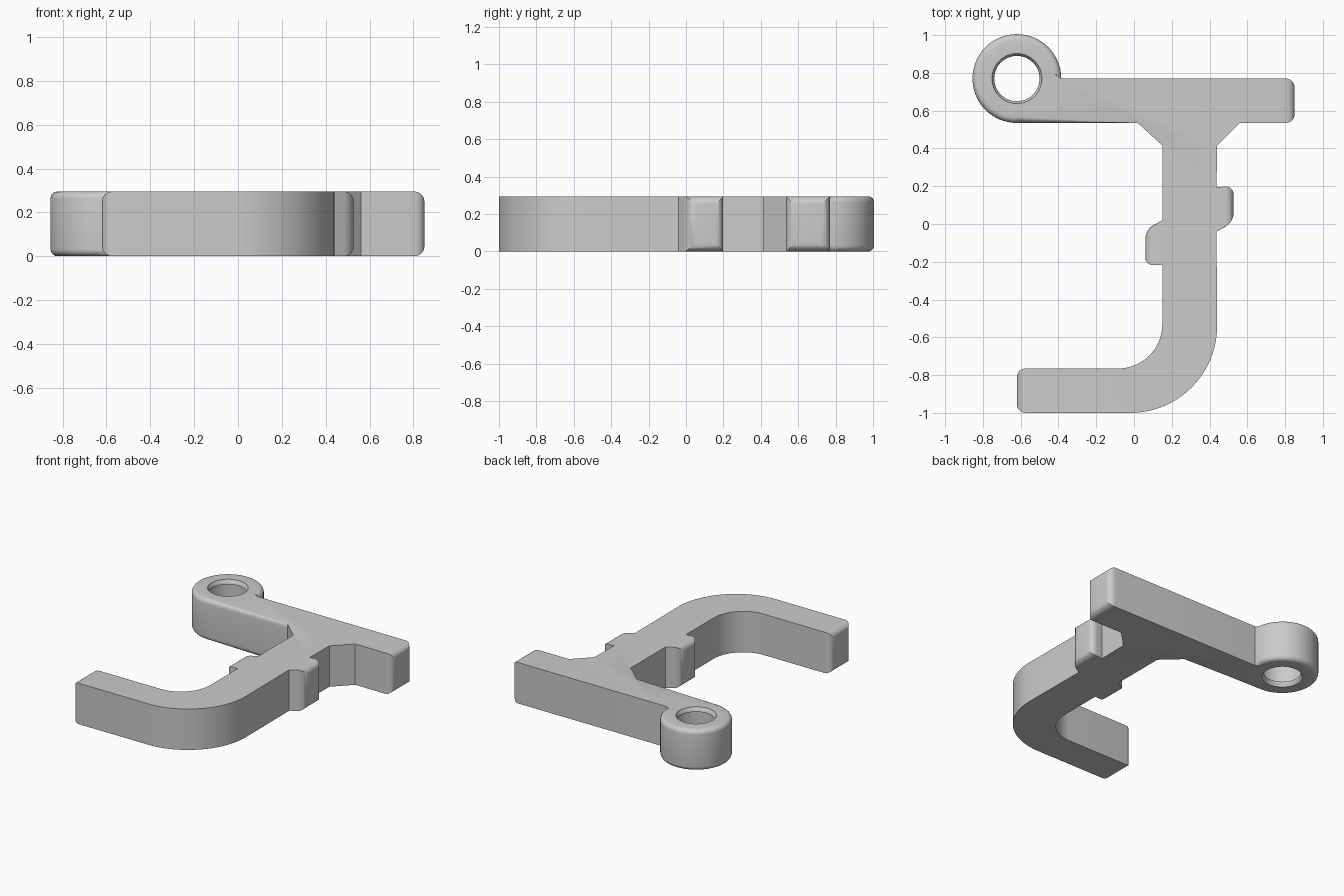
import bpy, bmesh
from math import sin, cos, pi, radians
from mathutils import Vector

if "Cube" in bpy.data.objects:
    bpy.data.objects.remove(bpy.data.objects["Cube"])

H = 0.295                       # thickness
EYE, EYE_R, HOLE_R = (-0.62, 0.77), 0.235, 0.12
LIP = 0.032                     # rounding of the eyelet rims


def arc(cx, cy, r, a0, a1, n):
    steps = [radians(a0 + (a1 - a0) * i / n) for i in range(n + 1)]
    return [(cx + r * cos(a), cy + r * sin(a)) for a in steps]


def make_object(name, bm):
    bmesh.ops.recalc_face_normals(bm, faces=bm.faces)
    mesh = bpy.data.meshes.new(name)
    bm.to_mesh(mesh)
    bm.free()
    obj = bpy.data.objects.new(name, mesh)
    bpy.context.collection.objects.link(obj)
    return obj


# Finger bump on the left of the shaft, and its half-turn copy on the right
bump = [(0.15, 0.02), (0.06, -0.03), (0.06, -0.222), (0.15, -0.215)]
bump_turned = [(0.587 - x, -0.02 - y) for x, y in bump]

# Outline, counter-clockwise from the eyelet
eyelet = arc(*EYE, EYE_R, 0, 270, 48)
outline = eyelet + [(0.02, 0.535), (0.15, 0.415)]
outline += bump
outline += arc(-0.085, -0.53, 0.235, 0, -90, 20)
outline += [(-0.62, -0.765), (-0.62, -1.0)]
outline += arc(-0.02, -0.54, 0.46, -90, 0, 28)
outline += bump_turned
outline += [(0.44, 0.415), (0.56, 0.535), (0.85, 0.535), (0.85, 0.77)]

bm = bmesh.new()
base = bm.faces.new([bm.verts.new((x, y, 0)) for x, y in outline])
grown = bmesh.ops.extrude_face_region(bm, geom=[base])["geom"]
bmesh.ops.translate(bm, vec=(0, 0, H),
                    verts=[g for g in grown if isinstance(g, bmesh.types.BMVert)])
bmesh.ops.recalc_face_normals(bm, faces=bm.faces)

# Round the borders of both arm ends and both bumps
tips = [f for f in bm.faces if abs(f.normal.x) > 0.99 and
        any(abs(f.calc_center_median().x - x) < 0.005 for x in (-0.62, 0.06, 0.527, 0.85))]
tip_edges = list({e for f in tips for e in f.edges})
bmesh.ops.bevel(bm, geom=tip_edges, offset=0.045, segments=6, profile=0.5,
                affect='EDGES', clamp_overlap=True)


# Round the rim of the eyelet and the lower edge of its arm
def on_rim(e):
    a, b = (v.co for v in e.verts)
    mid = (a + b) / 2
    if abs(a.z - b.z) > 1e-4 or min(mid.z, H - mid.z) > 1e-4:
        return False
    round_part = abs((mid.xy - Vector(EYE)).length - EYE_R) < 0.004
    straight = abs(mid.y - 0.535) < 1e-3 and mid.x < 0
    return round_part or straight


bmesh.ops.bevel(bm, geom=[e for e in bm.edges if on_rim(e)], offset=LIP,
                segments=5, profile=0.5, affect='EDGES', clamp_overlap=True)
hook = make_object("hook_body", bm)

# Flared cutter for the hole
quarter = [i * pi / 12 for i in range(7)]
half = [(HOLE_R + LIP * (1 - sin(a)), LIP * (1 - cos(a))) for a in quarter]
half = [(HOLE_R + LIP * (1 - cos(a)), LIP * (1 - sin(a))) for a in reversed(quarter)]
profile = [(HOLE_R + LIP, -0.05)] + half[::-1] + [(r, H - z) for r, z in half]
profile += [(HOLE_R + LIP, H + 0.05)]
bm = bmesh.new()
rings = [[bm.verts.new((x, y, z)) for x, y in arc(*EYE, r, 0, 352.5, 47)]
         for r, z in profile]
for low, high in zip(rings, rings[1:]):
    for i in range(48):
        bm.faces.new((low[i - 1], low[i], high[i], high[i - 1]))
bm.faces.new(rings[0])
bm.faces.new(rings[-1])
cutter = make_object("hole_cutter", bm)
cutter.hide_render = True

cut = hook.modifiers.new("eyelet_hole", 'BOOLEAN')
cut.operation = 'DIFFERENCE'
cut.solver = 'EXACT'
cut.object = cutter
bpy.ops.object.select_all(action='DESELECT')
bpy.context.view_layer.objects.active = hook
hook.select_set(True)
bpy.ops.object.modifier_apply(modifier=cut.name)
bpy.data.objects.remove(cutter)

# Plain grey finish
grey = bpy.data.materials.new("plain_grey")
grey.use_nodes = True
colour = (0.6, 0.6, 0.6, 1)
grey.diffuse_color = colour
grey.node_tree.nodes["Principled BSDF"].inputs["Base Color"].default_value = colour
hook.data.materials.clear()
hook.data.materials.append(grey)
bpy.ops.object.shade_smooth_by_angle(angle=radians(30))
